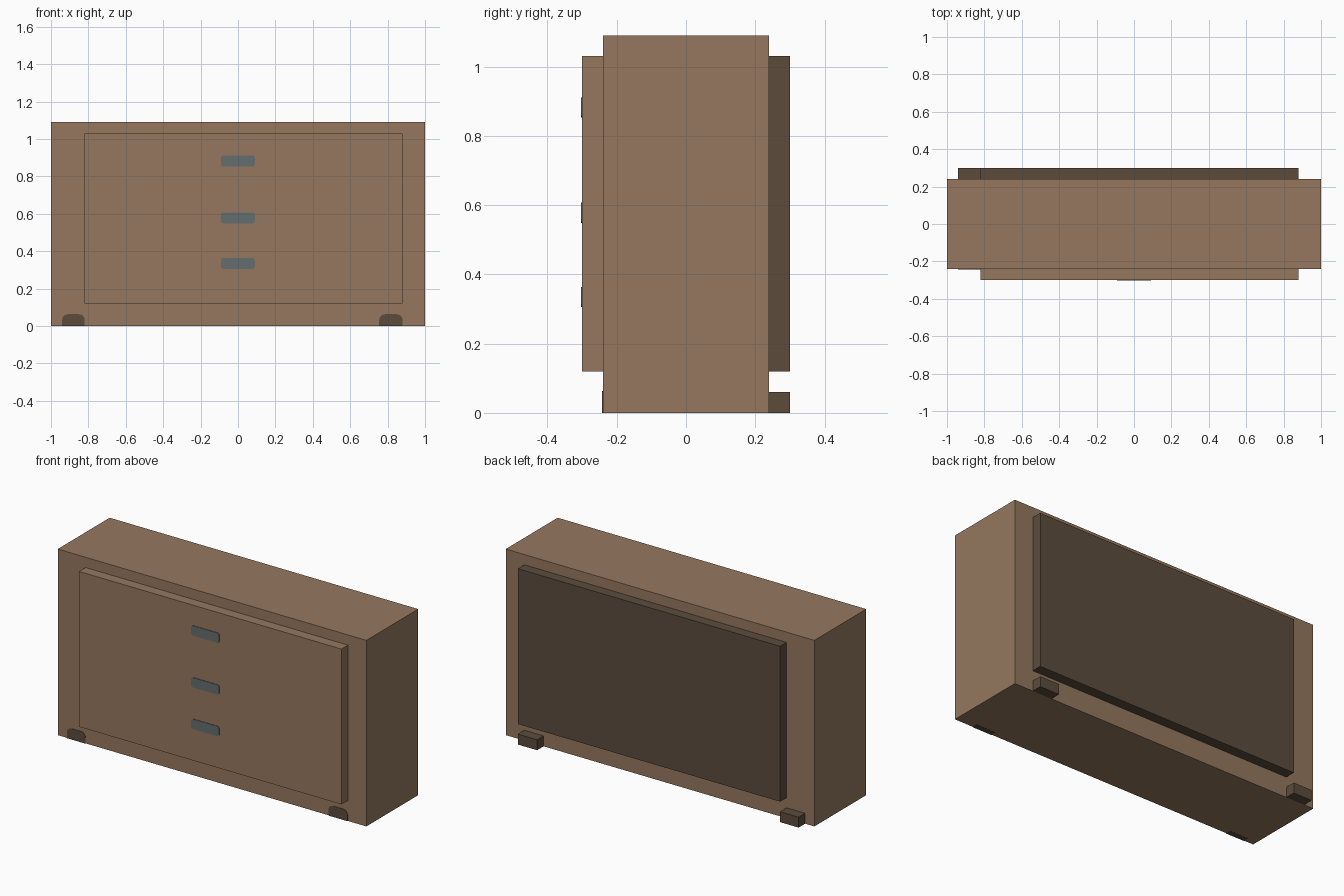
import bpy
import bmesh

cube = bpy.data.objects.get("Cube")
if cube:
    bpy.data.objects.remove(cube, do_unlink=True)


def material(name, color):
    mat = bpy.data.materials.new(name)
    mat.use_nodes = True
    mat.diffuse_color = (*color, 1)
    mat.node_tree.nodes["Principled BSDF"].inputs["Base Color"].default_value = (*color, 1)
    return mat


wood = material("warm wood", (0.30, 0.187, 0.113))
dark_wood = material("dark wood", (0.107, 0.072, 0.046))
metal = material("grey metal", (0.131, 0.153, 0.158))


def box(name, x, y, z, mat, radius=0, rounded=None):
    """Box between coordinate pairs; edges picked by the rule are rounded."""
    bm = bmesh.new()
    bmesh.ops.create_cube(bm, size=1)
    for v in bm.verts:
        v.co = [lo + (c + 0.5) * (hi - lo) for c, (lo, hi) in zip(v.co, (x, y, z))]
    if rounded:
        edges = [e for e in bm.edges if rounded(e)]
        bmesh.ops.bevel(bm, geom=edges, offset=radius, segments=4,
                        profile=0.5, affect='EDGES')
    mesh = bpy.data.meshes.new(name)
    bm.to_mesh(mesh)
    bm.free()
    mesh.materials.append(mat)
    obj = bpy.data.objects.new(name, mesh)
    bpy.context.collection.objects.link(obj)
    return obj


def along_depth(edge):
    a, b = (v.co for v in edge.verts)
    return abs(a.y - b.y) > 0.001


def upper_depth(edge):
    return along_depth(edge) and edge.verts[0].co.z > 0.03


# Cabinet body with raised front and back panels
FRONT, BACK, DEPTH = -0.24, 0.24, 0.06
PANEL_X, PANEL_Z = (-0.82, 0.88), (0.12, 1.03)
box("cabinet_body", (-1, 1), (FRONT, BACK), (0, 1.09), wood)
box("front_panel", PANEL_X, (FRONT - DEPTH, FRONT), PANEL_Z, wood)
box("back_panel", PANEL_X, (BACK, BACK + DEPTH), PANEL_Z, dark_wood)

# Flat rounded drawer pulls
for name, z in (("lower", 0.335), ("middle", 0.578), ("upper", 0.882)):
    box(name + "_drawer_pull", (-0.092, 0.09), (-0.303, -0.298),
        (z - 0.029, z + 0.029), metal, 0.014, along_depth)

# Feet: flat inlays at the front, blocks at the back
for side, x in (("right", (-0.94, -0.82)), ("left", (0.755, 0.88))):
    box(side + "_front_foot", x, (FRONT - 0.002, FRONT + 0.03),
        (-0.001, 0.063), dark_wood, 0.03, upper_depth)
    box(side + "_back_foot", x, (BACK, BACK + DEPTH), (0, 0.061), dark_wood)
